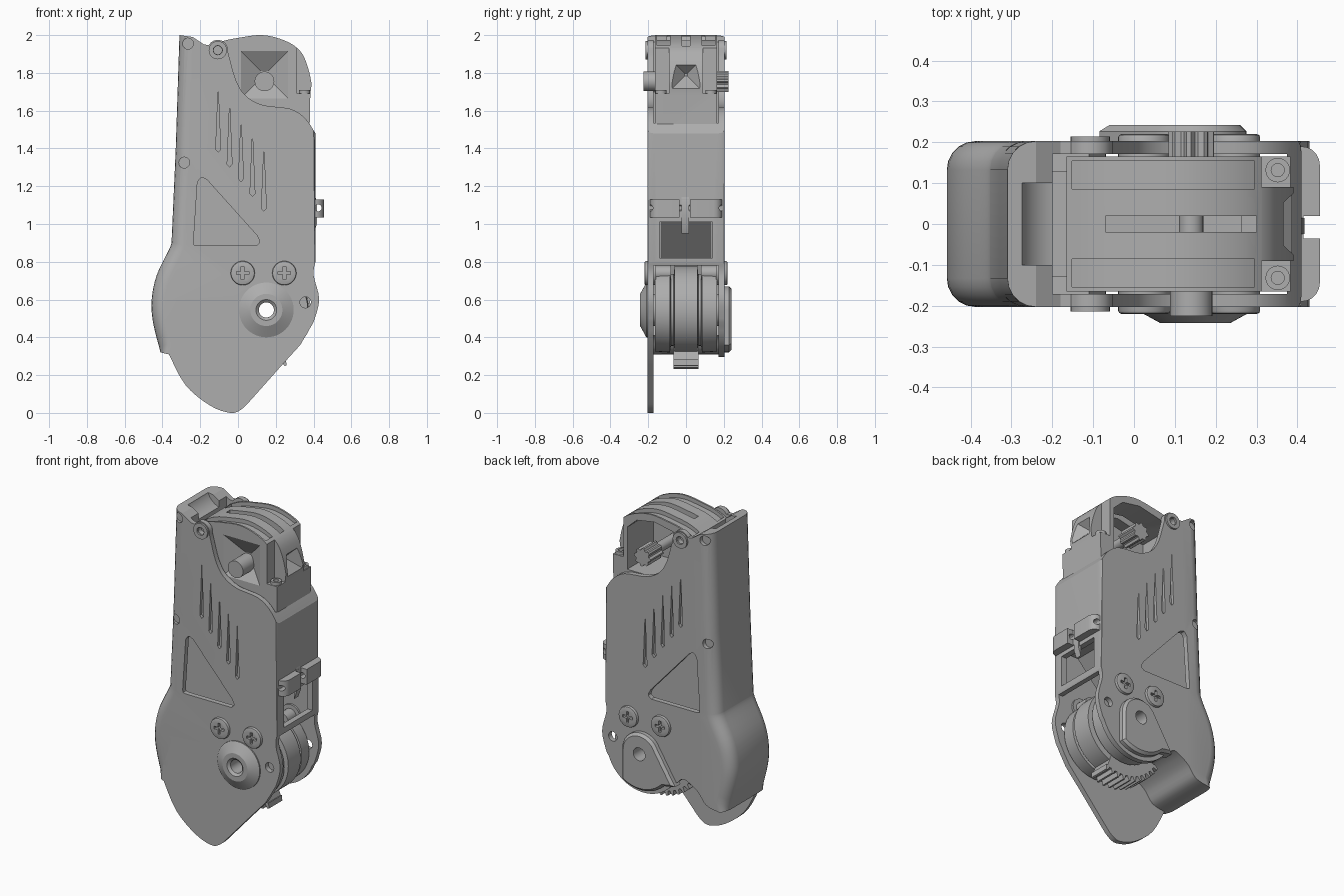
import bpy, bmesh
from math import sin, cos, pi, radians
from mathutils import Matrix, Vector

old = bpy.data.objects.get("Cube")
if old:
    bpy.data.objects.remove(old, do_unlink=True)

grey = bpy.data.materials.new("plain_grey")
grey.use_nodes = True
grey.diffuse_color = (0.42, 0.42, 0.42, 1)
grey.node_tree.nodes["Principled BSDF"].inputs["Base Color"].default_value = grey.diffuse_color
parts = []
HUB = (0.15, 0.545)


def finish(name, bm):
    bmesh.ops.recalc_face_normals(bm, faces=bm.faces[:])
    mesh = bpy.data.meshes.new(name)
    bm.to_mesh(mesh)
    bm.free()
    mesh.materials.append(grey)
    ob = bpy.data.objects.new(name, mesh)
    bpy.context.collection.objects.link(ob)
    parts.append(ob)
    return ob


def prism_bm(pts, y0, y1):
    bm = bmesh.new()
    face = bm.faces.new([bm.verts.new((x, y0, z)) for x, z in pts])
    new = bmesh.ops.extrude_face_region(bm, geom=[face])["geom"]
    moved = [v for v in new if isinstance(v, bmesh.types.BMVert)]
    bmesh.ops.translate(bm, verts=moved, vec=(0, y1 - y0, 0))
    bmesh.ops.recalc_face_normals(bm, faces=bm.faces[:])
    return bm


def prism(name, pts, y0, y1):
    return finish(name, prism_bm(pts, y0, y1))


def box(name, x0, x1, y0, y1, z0, z1):
    return prism(name, [(x0, z0), (x1, z0), (x1, z1), (x0, z1)], y0, y1)


def arc(x, z, r, a0, a1, n):
    return [(x + r * cos(radians(a0 + (a1 - a0) * i / n)),
             z + r * sin(radians(a0 + (a1 - a0) * i / n))) for i in range(n + 1)]


def rod(name, x, z, r, y0, y1, n=32):
    return prism(name, arc(x, z, r, 0, 360, n)[:-1], y0, y1)


def cone(name, place, sides, r0, r1, depth):
    bm = bmesh.new()
    bmesh.ops.create_cone(bm, cap_ends=True, segments=sides, radius1=r0, radius2=r1, depth=depth, matrix=place)
    return finish(name, bm)


def upright(name, x, y, r, z0, z1):
    return cone(name, Matrix.Translation((x, y, (z0 + z1) / 2)), 24, r, r, z1 - z0)


def round_edges(bm, test, width, segments):
    """Bevel the edges that pass the test."""
    edges = [e for e in bm.edges if test(*[v.co for v in e.verts])]
    bmesh.ops.bevel(bm, geom=edges, offset=width, segments=segments, profile=.5, affect="EDGES")


def curve(pts, n=4):
    """Smooth path through the given points."""
    p = [Vector(q) for q in [pts[0]] + pts + [pts[-1]]]
    out = []
    for a, b, c, d in zip(p, p[1:], p[2:], p[3:]):
        for i in range(n):
            t = i / n
            out.append(tuple(0.5 * (2 * b + (c - a) * t + (2 * a - 5 * b + 4 * c - d) * t * t
                                    + (3 * b - a - 3 * c + d) * t ** 3)))
    return out + [pts[-1]]


def lathe(name, profile, n=48):
    """Ring turned about the hub axis from a closed (radius, y) section."""
    bm = bmesh.new()
    rings = [[bm.verts.new((HUB[0] + r * cos(2 * pi * i / n), y, HUB[1] + r * sin(2 * pi * i / n)))
              for i in range(n)] for r, y in profile]
    for a, b in zip(rings, rings[1:] + rings[:1]):
        for i in range(n):
            j = (i + 1) % n
            bm.faces.new((a[i], a[j], b[j], b[i]))
    return finish(name, bm)


def combine(ob, others, op="DIFFERENCE"):
    for c in others:
        mod = ob.modifiers.new("cut", "BOOLEAN")
        mod.operation, mod.solver, mod.object = op, "EXACT", c
        mesh = bpy.data.meshes.new_from_object(ob.evaluated_get(bpy.context.evaluated_depsgraph_get()))
        ob.modifiers.clear()
        ob.data = mesh
        parts.remove(c)
        bpy.data.objects.remove(c, do_unlink=True)


# Outer shell: smooth outline with rounded spine and right edge
outline = [(-.31, 2), (-.33, 1.39)]
outline += curve([(-.352, .9), (-.365, .865), (-.43, .73), (-.457, .6), (-.45, .48), (-.41, .32)])
outline += curve([(-.37, .31), (-.28, .33), (-.22, .4), (-.13, .45), (-.085, .42)])
outline += arc(*HUB, .25, 215, 340, 20)
outline += curve([(.4, .48), (.43, .6), (.4, .73), (.41, .8)])
outline += curve([(.41, 1.48), (.355, 1.56), (.275, 1.61), (.13, 1.63), (.04, 1.68), (-.01, 1.76), (-.045, 1.88)])
outline += arc(-.107, 1.92, .055, -10, 150, 8) + [(-.18, 1.95), (-.24, 1.99)]
bm = prism_bm(outline, -.203, .203)
for inside, width in ((lambda v: v.x < -.305 and v.z > .315, .07), (lambda v: v.x > .405 and v.z > .79, .035)):
    round_edges(bm, lambda a, b: inside(a) and inside(b) and a.y * b.y > 0 and min(abs(a.y), abs(b.y)) > .202,
                width, 5)
shell = finish("outer_shell", bm)

# Front plate skirt below the shell
lower = curve([(-.37, .32), (-.28, .15), (-.15, .04), (-.04, 0), (.02, .02), (.07, .07)])
skirt = prism("skirt", lower + [(.23, .25), (.33, .36), (.4, .48), (.3, .6), (-.3, .6), (-.37, .4)], -.203, -.172)

# Hollow, open at the top and at the lower right
cuts = [prism("hollow", [(-.2, 2.1), (-.2, 1.8), (-.28, 1.7), (-.29, 1.39), (-.315, .9), (-.39, .73), (-.415, .6),
                         (-.4, .5), (-.37, .4), (-.28, .41), (-.2, .48), (-.11, .5), (-.07, .42), (-.04, .2),
                         (.6, .2), (.6, .78), (.375, .78), (.375, 2.1)], -.172, .172)]
combine(shell, cuts)
combine(shell, [skirt], "UNION")
cuts = [rod("hub_hole", *HUB, .09, -.3, .3),
        rod("ear_hole", .357, .585, .029, -.3, .3),
        rod("boss_hole", -.107, 1.92, .022, -.3, .3),
        box("window", .3, .6, -.14, .14, .82, 1.01),
        rod("spine_scoop", -.17, 2.03, .11, -.1, .1)]
triangle = curve([(-.215, 1.22), (-.195, 1.245), (-.165, 1.235)], 3) + curve(
    [(.1, .94), (.115, .905), (.095, .885)], 3) + curve([(-.215, .885), (-.232, .89), (-.235, .91)], 3)
cuts.append(prism("triangle", triangle, -.3, .3))
for s in (-1, 1):
    # Tapered grip slots and small round pits on each face
    for i in range(5):
        x, top = -.105 + .0605 * i, 1.71 - .078 * i
        cuts.append(prism("slot", [(x, top), (x - .013, top - .315), (x, top - .33), (x + .013, top - .315)],
                          s * .185, s * .25))
    for x, z in ((-.265, 1.955), (-.285, 1.325)):
        cuts.append(rod("pit", x, z, .029, s * .178, s * .25, 20))
combine(shell, cuts)

# Boss rims, screws with cross recesses, and posts on each side
for s in (-1, 1):
    rim = rod("screw_boss", -.107, 1.92, .048, s * .172, s * .214)
    combine(rim, [rod("bore", -.107, 1.92, .024, -.3, .3)])
    for x in (.025, .245):
        bm = prism_bm(arc(x, .74, .064, 0, 360, 32)[:-1], s * .16, s * .22)
        round_edges(bm, lambda a, b: min(abs(a.y), abs(b.y)) > .21, .008, 2)
        screw = finish("plate_screw", bm)
        combine(screw, [box("cross", x - a, x + a, s * .2, s * .25, .74 - b, .74 + b)
                        for a, b in ((.034, .008), (.008, .034))])
        rod("screw_post", x, .74, .04, s * .08, s * .172, 20)

# Joint: stacked discs, hub caps and a toothed sector
lathe("joint_core", [(.04, -.2), (.085, -.2), (.085, -.165), (.22, -.165), (.225, -.085), (.19, -.08), (.19, -.065),
                     (.235, -.06), (.235, .06), (.19, .065), (.19, .08), (.225, .085), (.22, .165), (.085, .165),
                     (.085, .2), (.04, .2)])
lathe("front_hub", [(.04, -.19), (.145, -.19), (.145, -.21), (.085, -.243), (.055, -.243), (.04, -.23)])
cap = arc(*HUB, .125, 0, 140, 14) + [(-.085, .4)] + arc(*HUB, .225, 225, 300, 10) + [(.275, .36)]
bm = prism_bm(cap, .175, .242)
round_edges(bm, lambda a, b: min(a.y, b.y) > .24, .015, 1)
back_hub = finish("back_hub", bm)
combine(back_hub, [rod("bore", *HUB, .04, .1, .3)])
prism("gear_sector", arc(*HUB, .285, -150, -70, 16) + arc(*HUB, .2, -70, -150, 16), -.065, .065)
for k in range(11):
    a = -149 + 7.8 * k
    prism("gear_tooth", arc(*HUB, .28, a - 2.8, a + 2.8, 1) + arc(*HUB, .312, a + 1, a - 1, 1), -.065, .065)

# Inner core seen through the window and triangle
prism("inner_core", [(-.27, .82), (.1, .82), (.3, 1.03), (.37, 1.03), (.37, 1.46), (-.27, 1.46)], -.13, .13)

# Head module with roof grooves, notched corners, hollow back and faceted recesses
roof = curve([(-.165, 1.93), (-.09, 1.965), (0, 1.985), (.13, 2), (.25, 1.97), (.33, 1.915), (.37, 1.83), (.39, 1.74)])
head = prism("head_module", roof + [(.383, 1.69), (.378, 1.45), (-.165, 1.45)], -.165, .165)
cuts = [prism("hollow", [(-.14, 1.62), (.285, 1.62), (.285, 1.88), (.22, 1.94), (.1, 1.96), (-.14, 1.91)], -.09, .3)]
low = [(x, z - .025) for x, z in roof if -.155 < x < .3]
for s in (-1, 1):
    cuts.append(prism("groove", low + [(low[-1][0], 2.1), (low[0][0], 2.1)], s * .086, s * .154))
    cuts.append(box("corner_notch", .312, .5, s * .09, s * .2, 1.69, 2.1))
    cuts.append(upright("screw_hole", .352, s * .132, .016, 1.5, 1.8))
cuts.append(box("roof_slot", -.07, .3, -.02, .02, 1.9, 2.1))
quarter = Matrix.Rotation(pi / 4, 4, "Z")
cuts.append(cone("front_facets", Matrix.Translation((.14, -.136, 1.79)) @ Matrix.Rotation(-pi / 2, 4, "X") @ quarter,
                 4, .19, .03, .07))
cuts.append(cone("end_facets", Matrix.Translation((.36, 0, 1.79)) @ Matrix.Rotation(-pi / 2, 4, "Y") @ quarter,
                 4, .12, .01, .08))
combine(head, cuts)
for y in (-.132, .132):
    ring = upright("screw_ring", .352, y, .03, 1.68, 1.71)
    combine(ring, [upright("bore", .352, y, .016, 1.6, 1.8)])

# Pivot pin on the front and fluted knob on the back
rod("pivot_pin", .14, 1.755, .052, -.225, -.09)
rod("knob_shaft", .14, 1.755, .03, -.1, .15, 20)
flutes = [(.14 + r * cos(2 * pi * i / 32), 1.755 + r * sin(2 * pi * i / 32))
          for i in range(32) for r in [.056 if i % 4 < 2 else .045]]
prism("fluted_knob", flutes, .1, .226)

# Clip bar across the right side with a tie through its middle
bm = prism_bm([(.395, 1.035), (.455, 1.035), (.455, 1.13), (.395, 1.13)], -.19, .19)
round_edges(bm, lambda a, b: min(a.x, b.x) > .45 and abs(a.z - b.z) > .05, .045, 5)
clip = finish("side_clip", bm)
combine(clip, [box("notch", .415, .5, -.035, .02, 1, 1.2), rod("bore", .425, 1.085, .018, -.3, .3, 20)])
prism("tie_strip", [(.4, .95), (.418, 1), (.418, 1.12), (.4, 1.17)], -.025, .015)

# Smooth rounded surfaces, keep hard edges
bpy.ops.object.select_all(action="DESELECT")
for ob in parts:
    ob.select_set(True)
bpy.context.view_layer.objects.active = shell
bpy.ops.object.shade_smooth_by_angle(angle=radians(25))
